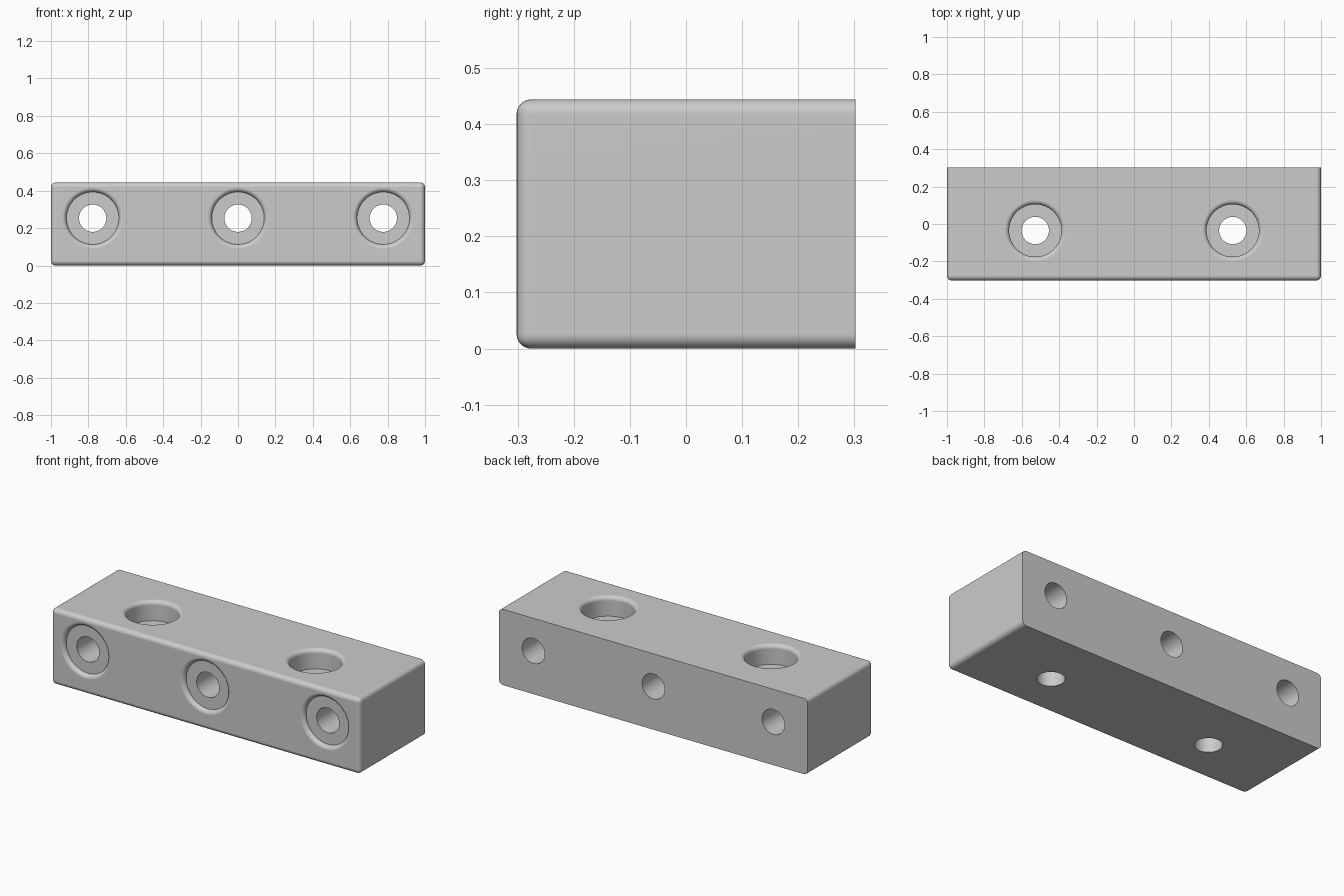
import bpy, bmesh, math
from mathutils import Matrix

if "Cube" in bpy.data.objects:
    bpy.data.objects.remove(bpy.data.objects["Cube"], do_unlink=True)

LENGTH, DEPTH, HEIGHT = 2.0, 0.604, 0.444
EDGE = 0.026                     # rounding of the block edges
BORE, SEAT, RIM = 0.073, 0.14, 0.024

grey = bpy.data.materials.new("light_grey")
grey.use_nodes = True
colour = (0.6, 0.6, 0.6, 1)
grey.diffuse_color = colour
grey.node_tree.nodes["Principled BSDF"].inputs["Base Color"].default_value = colour


def to_object(bm, name):
    bmesh.ops.recalc_face_normals(bm, faces=bm.faces)
    mesh = bpy.data.meshes.new(name)
    bm.to_mesh(mesh)
    bm.free()
    mesh.materials.append(grey)
    obj = bpy.data.objects.new(name, mesh)
    bpy.context.collection.objects.link(obj)
    return obj


def bolt_cutter(name, matrix, seat_depth):
    """Lathed bolt hole along -z: rounded rim, seat, then a through bore."""
    steps = 6
    profile = [(0, -1), (BORE, -1), (BORE, -seat_depth), (SEAT, -seat_depth)]
    first = 1 if seat_depth <= RIM else 0
    for i in range(first, steps + 1):
        a = math.pi / 2 * i / steps
        profile.append((SEAT + RIM * (1 - math.cos(a)), RIM * (math.sin(a) - 1)))
    profile += [(SEAT + RIM, 0.1), (0, 0.1)]
    bm = bmesh.new()
    verts = [bm.verts.new((r, 0, z)) for r, z in profile]
    edges = [bm.edges.new(pair) for pair in zip(verts, verts[1:])]
    bmesh.ops.spin(bm, geom=verts + edges, cent=(0, 0, 0), axis=(0, 0, 1),
                   angle=math.tau, steps=64, use_duplicate=False)
    bmesh.ops.remove_doubles(bm, verts=bm.verts, dist=1e-5)
    bm.transform(matrix)
    cutter = to_object(bm, name)
    cutter.hide_render = True
    return cutter


# Block, rounded everywhere except around its flat back
bm = bmesh.new()
bmesh.ops.create_cube(bm, size=1, matrix=Matrix.Translation((0, 0, HEIGHT / 2))
                      @ Matrix.Diagonal((LENGTH, DEPTH, HEIGHT, 1)))
rounded = [e for e in bm.edges if any(v.co.y < 0 for v in e.verts)]
bmesh.ops.bevel(bm, geom=rounded, offset=EDGE, segments=6, profile=0.5,
                affect='EDGES', clamp_overlap=True)
block = to_object(bm, "mounting_block")

# Three shallow-seated holes from the front, two deeper-seated from the top
cutters = []
for x in (-0.777, 0, 0.777):
    place = Matrix.Translation((x, -DEPTH / 2, 0.253)) @ Matrix.Rotation(math.pi / 2, 4, 'X')
    cutters.append(bolt_cutter("front_hole_cutter", place, RIM))
for x in (-0.528, 0.528):
    place = Matrix.Translation((x, -0.035, HEIGHT))
    cutters.append(bolt_cutter("top_hole_cutter", place, 0.115))

bpy.ops.object.select_all(action='DESELECT')
bpy.context.view_layer.objects.active = block
block.select_set(True)
for cutter in cutters:
    cut = block.modifiers.new("hole", 'BOOLEAN')
    cut.operation, cut.solver, cut.object = 'DIFFERENCE', 'EXACT', cutter
    bpy.ops.object.modifier_apply(modifier=cut.name)
for cutter in cutters:
    bpy.data.objects.remove(cutter, do_unlink=True)

# Smooth roundings, crisp seats and back, undistorted flats
bpy.ops.object.shade_smooth_by_angle(angle=math.radians(30))
flat = block.modifiers.new("flat_shading", 'WEIGHTED_NORMAL')
flat.keep_sharp = True
